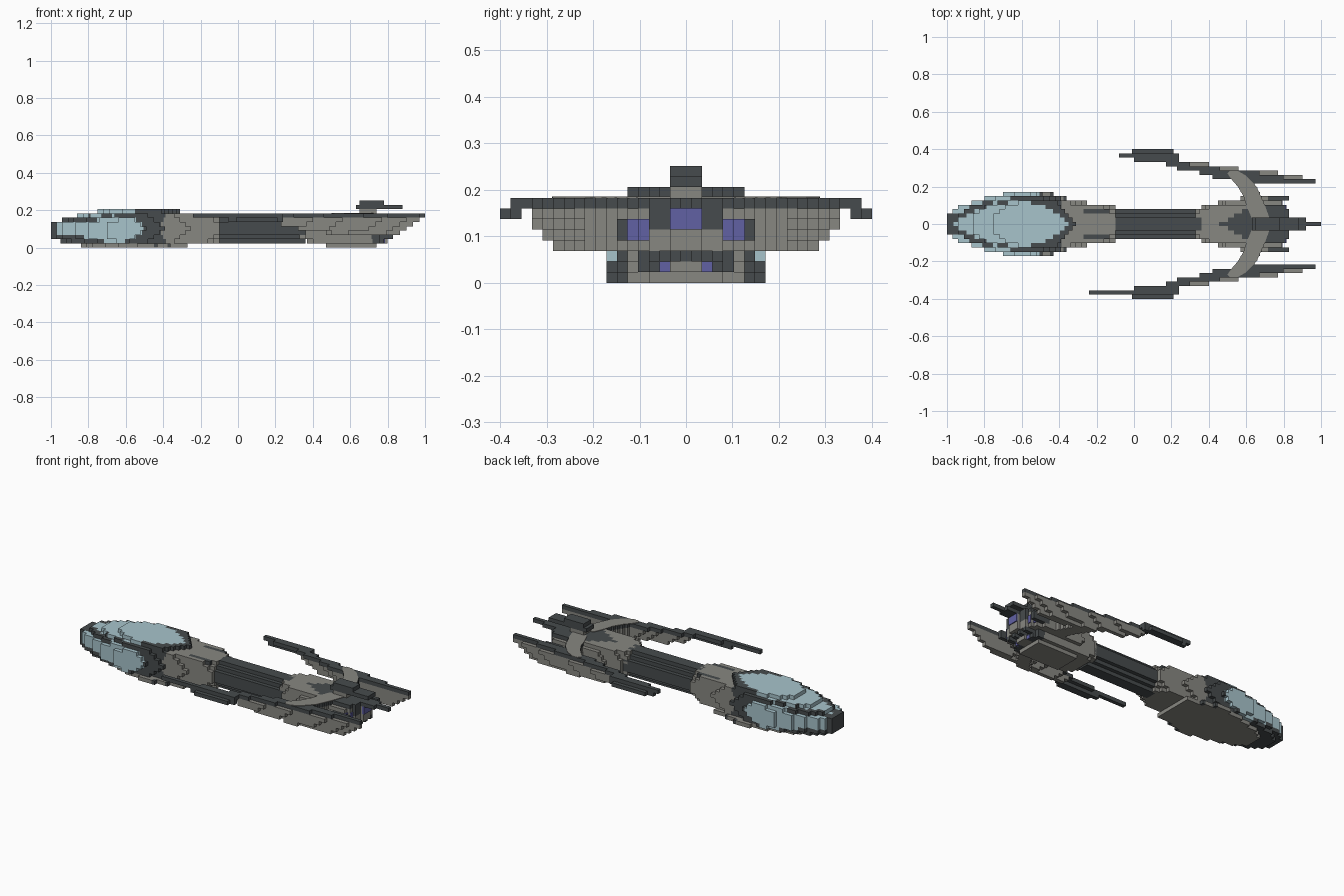
import bpy
import bmesh
from mathutils import Matrix, Vector

default_cube = bpy.data.objects.get("Cube")
if default_cube:
    bpy.data.objects.remove(default_cube)

CELL = 2 / 87.5          # block size across and upward
STEP = CELL / 2          # block step along the length

def make_material(name, colour):
    material = bpy.data.materials.new(name)
    material.use_nodes = True
    rgba = (*colour, 1)
    material.diffuse_color = rgba
    material.node_tree.nodes["Principled BSDF"].inputs["Base Color"].default_value = rgba
    return material

MATERIALS = [
    make_material("dark slate", (.062, .071, .074)),
    make_material("warm gray", (.245, .242, .22)),
    make_material("pale blue glass", (.39, .55, .6)),
    make_material("violet glow", (.12, .12, .37)),
]
DARK, GRAY, GLASS, GLOW = range(len(MATERIALS))

def add_bar(bm, start, end, row, layer, colour):
    """One long block in a given row (sideways) and layer (upward)."""
    centre = Vector(((start + end) / 2, row * CELL, (layer + .5) * CELL))
    size = Matrix.Diagonal((end - start, CELL, CELL, 1))
    made = bmesh.ops.create_cube(bm, size=1, matrix=Matrix.Translation(centre) @ size)
    for face in {f for v in made["verts"] for f in v.link_faces}:
        face.material_index = colour

def finish(bm, name):
    mesh = bpy.data.meshes.new(name)
    bm.to_mesh(mesh)
    bm.free()
    for material in MATERIALS:
        mesh.materials.append(material)
    bpy.context.collection.objects.link(bpy.data.objects.new(name, mesh))

def build_part(name, rows, layers, span, paint):
    """Fill rows and layers with bars, split wherever the paint rule changes."""
    bm = bmesh.new()
    for row in rows:
        for layer in layers:
            limits = span(row, layer)
            if not limits or limits[1] - limits[0] < STEP:
                continue
            start, end = limits
            run, colour = start, paint(start + STEP / 2, row, layer)
            x = start + STEP
            while x < end - STEP / 2:
                fresh = paint(x + STEP / 2, row, layer)
                if fresh != colour:
                    add_bar(bm, run, x, row, layer, colour)
                    run, colour = x, fresh
                x += STEP
            add_bar(bm, run, end, row, layer, colour)
    finish(bm, name)

def both(count):
    return range(-count, count + 1)

def plain(colour):
    return lambda x, row, layer: colour

# Forward hull: rounded nose, canopy, side windows and gray neck
NOSE_BY_ROW = [0, 0, 0, .03, .06, .13, .2, .3]
NOSE_BY_LAYER = [.16, .05, 0, 0, 0, 0, .06, .14, .25]
TAIL_BY_ROW = [-.1, -.1, -.1, -.1, -.1, -.25, -.36, -.43]

def head_span(row, layer):
    j = abs(row)
    if layer == 8 and j > 5:
        return None
    end = TAIL_BY_ROW[j]
    if layer == 0:
        end = min(end, -.27)
    elif layer == 8:
        end = -.31 - .02 * j
    elif j > 1:
        end -= .03 * max(0, abs(layer - 4) + j - 5)
    return -1 + NOSE_BY_ROW[j] + NOSE_BY_LAYER[layer], end

def head_paint(x, row, layer):
    j = abs(row)
    if layer == 0:
        return DARK if j > 3 and x > TAIL_BY_ROW[j] - .02 else GRAY
    # pointed canopy, dark rim left outside it
    reach = .37 if x < -.6 else .25
    half_width = .118 * (1 - (abs(x + .6) / reach) ** 2.2)
    if layer >= 5 and j * CELL < half_width:
        return GLASS
    # side windows curve back at mid height and narrow toward the nose
    nearest = max(k for k in range(8) if NOSE_BY_ROW[k] - 1 <= x or k == 0)
    low = 3 if x < -.82 else 2 if x < -.72 else 1
    high = 5 if x < -.75 else 6
    window_end = -.5 - .012 * (layer - 4) ** 2
    if low <= layer <= high and -.97 < x < window_end and j >= max(3, nearest - 1):
        return GLASS
    if layer < 8 and x > -.42 + .01 * abs(layer - 4) and j < 6:
        trim = layer == 7 and j == 3 and x > -.27
        return DARK if trim else GRAY
    return DARK

build_part("forward_hull", both(7), range(9), head_span, head_paint)

# Long dark connecting body with rounded section
def body_span(row, layer):
    widest = 4 - max(1, abs(layer - 4))
    return (-.12, .36) if abs(row) <= widest else None

build_part("connecting_body", both(3), range(1, 8), body_span, plain(DARK))

# Rear hull: gray collar, dark spine wedge and stepped exhaust end
REAR_START = [.33, .33, .33, .33, .36, .45, .55]
REAR_END = [.85, .85, .83, .83, .81, .79, .75]
REAR_WIDTH = [3, 4, 4, 6, 6, 6, 5, 4]

def rear_span(row, layer):
    j = abs(row)
    if j > REAR_WIDTH[layer]:
        return None
    start, end = REAR_START[j], REAR_END[j]
    if layer == 0:
        return max(start, .47), min(end, .74)
    if layer < 3:
        return start + .04 * (2 - layer), end - .05
    return start + .02 * max(0, abs(layer - 4) + j - 5), end

def rear_paint(x, row, layer):
    j = abs(row)
    if layer == 7 and j * CELL < (x - .46) * .6:
        return DARK
    if x > .72:
        nozzle = layer in (5, 6) and j in (2, 3)
        flank = layer in (4, 5) and j == 6
        if nozzle or flank or layer in (2, 7) or (layer == 1 and j > 1):
            return DARK
    return GRAY

build_part("rear_hull", both(6), range(8), rear_span, rear_paint)

# Exhaust glow panels
def glow_span(row, layer):
    j = abs(row)
    if (j <= 1 and layer in (5, 6)) or (j in (4, 5) and layer in (4, 5)):
        return REAR_END[j] - .01, REAR_END[j] + .005
    if j == 2 and layer == 1:
        return REAR_END[j] - .06, REAR_END[j] - .045
    return None

build_part("exhaust_glow", both(5), range(1, 7), glow_span, plain(GLOW))

# Slim nozzle rods around the exhausts
def nozzle_span(row, layer):
    rods = ((3, 5), (6, 4), (6, 5), (1, 2), (3, 2))
    return (.72, .83) if (abs(row), layer) in rods else None

build_part("nozzle_rods", both(6), range(2, 7), nozzle_span, plain(DARK))

# Central tail spine
build_part("tail_spine", both(1), [7], lambda row, layer: (.5, .92 if row else 1), plain(DARK))

# Raised tail fin on a gray post
FIN = {8: (.65, .74), 9: (.63, .88), 10: (.65, .78)}
build_part("tail_fin", both(1), FIN, lambda row, layer: FIN[layer],
           lambda x, row, layer: GRAY if layer == 8 else DARK)

# Wing rails: row -> front, back, lowest layer, highest layer
RAILS = {
    10: (.55, .97, 3, 7), 11: (.42, .9, 3, 7), 12: (.35, .77, 4, 7),
    13: (.23, .56, 4, 7), 14: (.17, .4, 5, 7), 15: (0, .24, 7, 7),
    16: (-.08, .24, 6, 7), 17: (-.01, .21, 6, 6),
}

def rail_span(row, layer):
    front, back, low, high = RAILS[abs(row)]
    if not low <= layer <= high:
        return None
    if row == -16 and layer == 7:
        front = -.24
    if layer == 7 and 11 <= abs(row) <= 14:
        back -= .1
    drop = high - layer
    return front + .03 * drop, back - .035 * max(0, drop - 1)

def rail_paint(x, row, layer):
    return DARK if layer == 7 or abs(row) > 14 else GRAY

# Curved struts joining the rails to the hull
def strut_span(row, layer):
    middle = .67 - 1.65 * (row * CELL) ** 2
    return middle - .045, middle + .045

# Smooth crescent plates over the struts
CRESCENT = [(.63, .03), (.6, .1), (.585, .15), (.555, .2), (.52, .24), (.5, .27), (.515, .288),
            (.55, .287), (.6, .258), (.655, .2), (.7, .1), (.725, .03)]

def build_crescent(name, sign):
    bm = bmesh.new()
    face = bm.faces.new([bm.verts.new((x, sign * y, 8 * CELL)) for x, y in CRESCENT])
    raised = bmesh.ops.extrude_face_region(bm, geom=[face])["geom"]
    bmesh.ops.translate(bm, vec=(0, 0, .003),
                        verts=[g for g in raised if isinstance(g, bmesh.types.BMVert)])
    bmesh.ops.recalc_face_normals(bm, faces=bm.faces)
    for f in bm.faces:
        f.material_index = GRAY
    finish(bm, name)

for side, sign in (("left", 1), ("right", -1)):
    build_part(side + "_wing_rail", [sign * j for j in RAILS], range(3, 8), rail_span, rail_paint)
    build_part(side + "_strut", [sign * j for j in range(5, 13)], range(3, 8), strut_span,
               rail_paint)
    build_crescent(side + "_crescent", sign)
